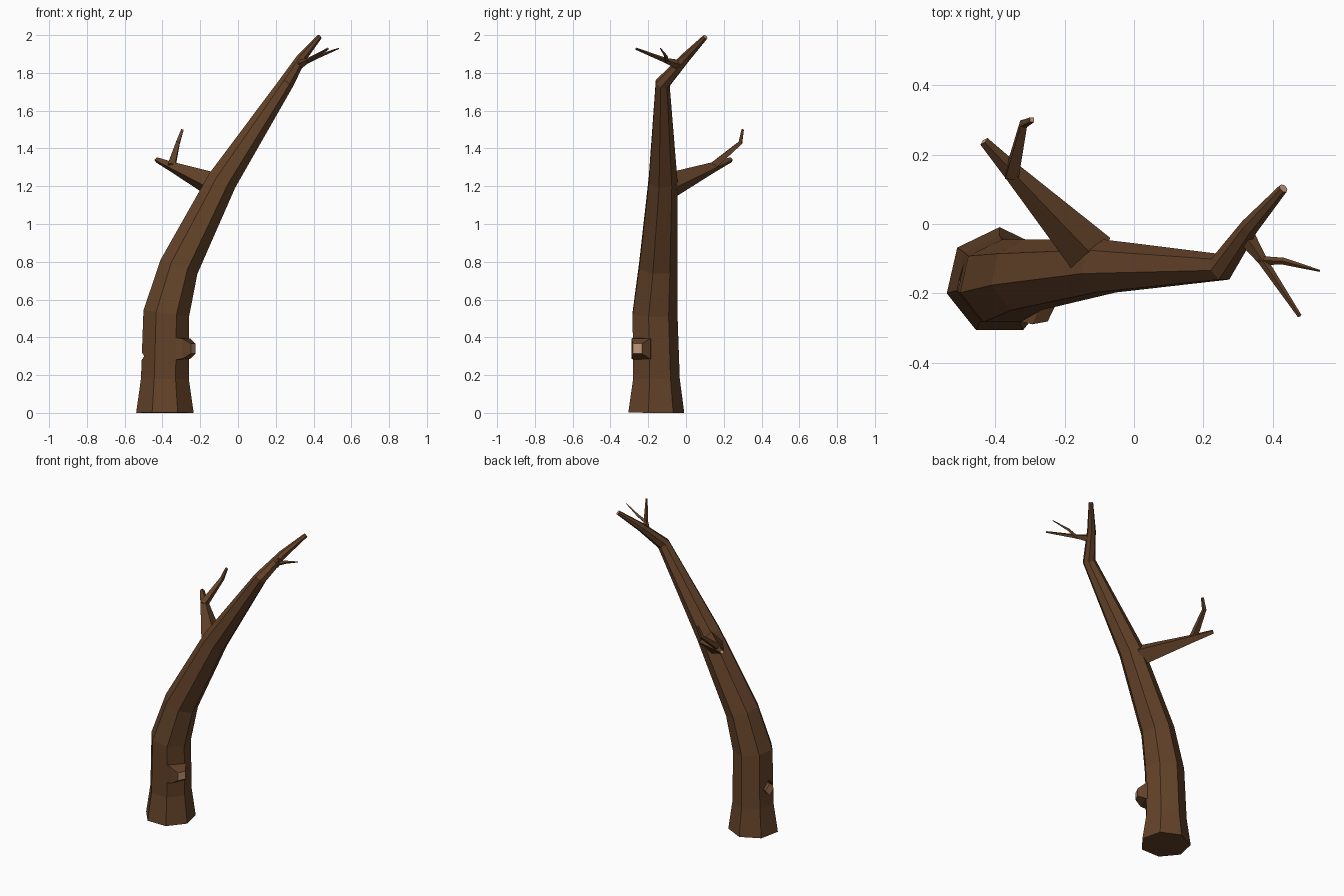
import bpy, bmesh, math
from mathutils import Vector

if "Cube" in bpy.data.objects:
    bpy.data.objects.remove(bpy.data.objects["Cube"])


def material(name, rgb):
    m = bpy.data.materials.new(name)
    m.diffuse_color = (*rgb, 1)
    m.use_nodes = True
    m.node_tree.nodes["Principled BSDF"].inputs["Base Color"].default_value = m.diffuse_color
    return m


bark = material("bark", (0.125, 0.055, 0.022))
wood = material("cut_wood", (0.55, 0.31, 0.2))


def limb(name, path, sides, ref, start=90.0):
    """Faceted tapering tube along (x, y, z, radius) points, with a pale end cut."""
    bm = bmesh.new()
    pts = [Vector(p[:3]) for p in path]
    rings = []
    for i, p in enumerate(pts):
        t = Vector()
        if i > 0:
            t += (p - pts[i - 1]).normalized()
        if i < len(pts) - 1:
            t += (pts[i + 1] - p).normalized()
        t.normalize()
        v = (Vector(ref) - t * t.dot(Vector(ref))).normalized()
        u = v.cross(t)
        ring = []
        for k in range(sides):
            a = math.radians(start + 360 * k / sides)
            ring.append(bm.verts.new(p + path[i][3] * (u * math.cos(a) + v * math.sin(a))))
        rings.append(ring)
    for a, b in zip(rings, rings[1:]):
        for k in range(sides):
            n = (k + 1) % sides
            bm.faces.new((a[k], a[n], b[n], b[k]))
    bm.faces.new(rings[0][::-1])
    bm.faces.new(rings[-1]).material_index = 1
    bmesh.ops.recalc_face_normals(bm, faces=bm.faces)
    me = bpy.data.meshes.new(name)
    bm.to_mesh(me)
    bm.free()
    me.materials.append(bark)
    me.materials.append(wood)
    ob = bpy.data.objects.new(name, me)
    bpy.context.collection.objects.link(ob)
    return ob


# Seven-sided leaning trunk
trunk = limb("trunk", [
    (-0.387, -0.165, 0, 0.156), (-0.387, -0.163, 0.18, 0.13),
    (-0.38, -0.17, 0.525, 0.125), (-0.313, -0.152, 0.772, 0.107),
    (-0.083, -0.125, 1.23, 0.08), (0.253, -0.125, 1.742, 0.041),
    (0.335, -0.005, 1.877, 0.027), (0.43, 0.103, 1.99, 0.014)], 7, (0, 1, 0))

# Knot hole on the left side, cut with a tapered diamond
d = Vector((math.cos(math.radians(167)), math.sin(math.radians(167)), 0))
inner = Vector((-0.465, -0.172, 0.3))
outer = inner + d * 0.09
cutter = limb("knot_hole_cutter", [(*outer, 0.07), (*inner, 0.036)], 4, (0, 0, 1))
cutter.hide_render = True
cutter.hide_viewport = True
cut = trunk.modifiers.new("knot_hole", 'BOOLEAN')
cut.operation = 'DIFFERENCE'
cut.solver = 'EXACT'
cut.object = cutter

# Sawn stub low on the front right
limb("stub", [(-0.32, -0.222, 0.34, 0.085), (-0.272, -0.24, 0.34, 0.075),
              (-0.237, -0.257, 0.34, 0.037)], 4, (0, 0, 1), 45)

# Rear branch and its fork
limb("rear_branch", [(-0.12, -0.09, 1.2, 0.072), (-0.345, 0.145, 1.3, 0.028),
                     (-0.432, 0.238, 1.34, 0.014)], 4, (0, 0, 1))
limb("rear_branch_fork", [(-0.352, 0.14, 1.305, 0.027), (-0.318, 0.288, 1.43, 0.014),
                          (-0.294, 0.3, 1.5, 0.009)], 4, (1, 0, 0), 45)

# Thin twigs near the top
limb("top_twig", [(0.318, -0.03, 1.84, 0.028), (0.37, -0.105, 1.865, 0.014),
                  (0.477, -0.265, 1.928, 0.006)], 4, (0, 0, 1))
limb("top_twig_fork", [(0.362, -0.105, 1.86, 0.013), (0.43, -0.107, 1.89, 0.01),
                       (0.535, -0.135, 1.93, 0.003)], 4, (0, 0, 1))
